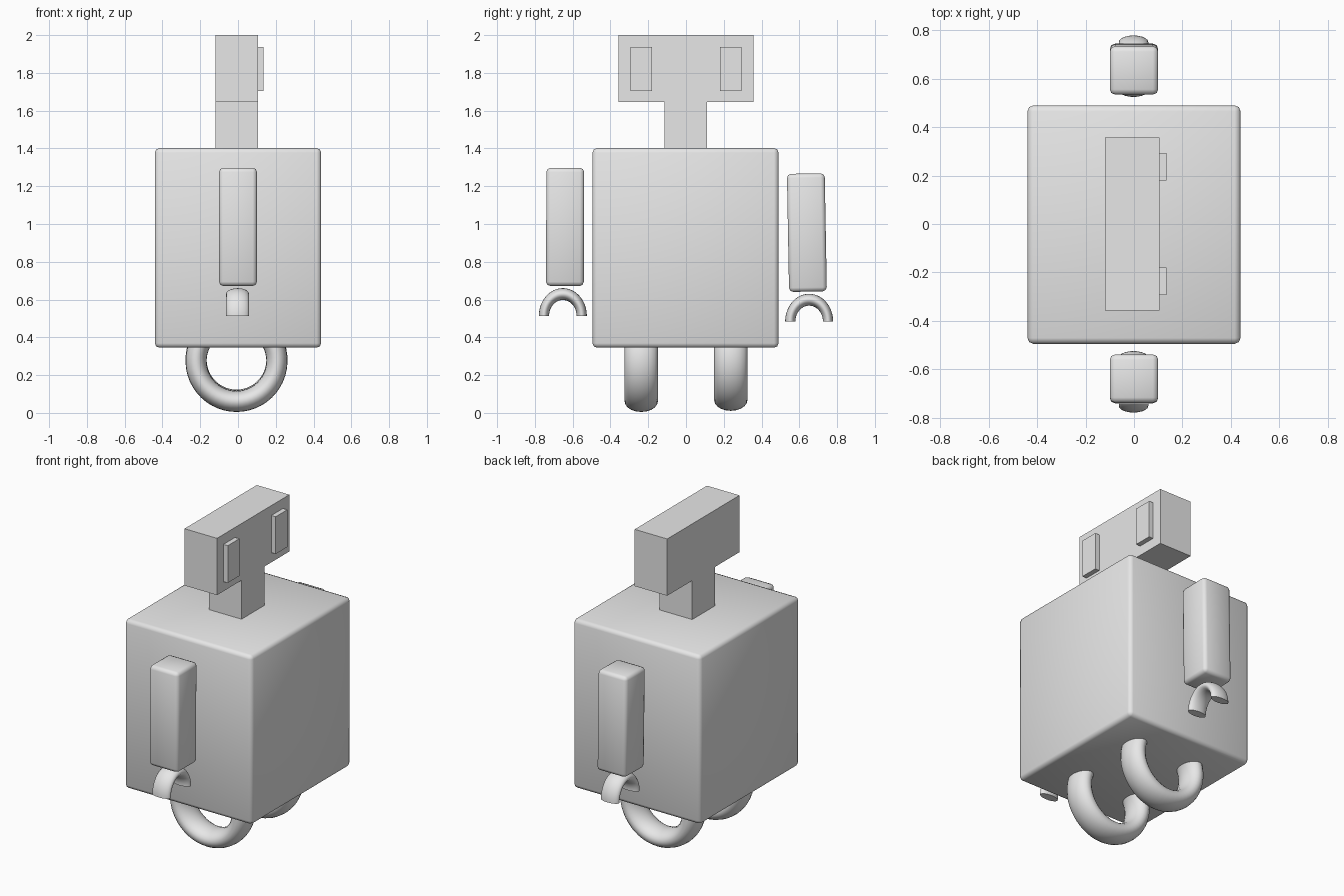
import bpy
import bmesh
from math import sin, cos, pi
from mathutils import Vector

if "Cube" in bpy.data.objects:
    bpy.data.objects.remove(bpy.data.objects["Cube"])

grey = bpy.data.materials.new("light_grey")
grey.use_nodes = True
GREY = (0.8, 0.8, 0.8, 1)
grey.diffuse_color = GREY
grey.node_tree.nodes["Principled BSDF"].inputs["Base Color"].default_value = GREY


def finish(bm, name, location=(0, 0, 0), smooth=False):
    bmesh.ops.recalc_face_normals(bm, faces=bm.faces)
    for face in bm.faces:
        face.smooth = smooth
    mesh = bpy.data.meshes.new(name)
    bm.to_mesh(mesh)
    bm.free()
    mesh.materials.append(grey)
    obj = bpy.data.objects.new(name, mesh)
    obj.location = location
    bpy.context.collection.objects.link(obj)
    return obj


def box(name, low, high, bevel=0):
    low, high = Vector(low), Vector(high)
    bm = bmesh.new()
    bmesh.ops.create_cube(bm, size=1)
    bmesh.ops.scale(bm, vec=high - low, verts=bm.verts)
    if bevel:
        bmesh.ops.bevel(bm, geom=bm.edges[:], offset=bevel, segments=2,
                        profile=0.5, affect='EDGES')
    return finish(bm, name, (low + high) / 2, smooth=bevel > 0)


def arch(name, location, radius, height, thick, width, start, end, along_x):
    """Open ring with an oval section, swept from start to end angle."""
    bm = bmesh.new()
    steps, sides = 32, 20
    rings = []
    for i in range(steps + 1):
        a = start + (end - start) * i / steps
        ring = []
        for j in range(sides):
            b = 2 * pi * j / sides
            r = radius + thick * cos(b)
            u, side = r * cos(a), width * sin(b)
            z = r * sin(a) * height
            ring.append(bm.verts.new((u, side, z) if along_x else (side, u, z)))
        rings.append(ring)
    for p, q in zip(rings, rings[1:]):
        for j in range(sides):
            k = (j + 1) % sides
            bm.faces.new((p[j], p[k], q[k], q[j]))
    caps = [bm.faces.new(rings[0]), bm.faces.new(rings[-1])]
    obj = finish(bm, name, location, smooth=True)
    for face in obj.data.polygons[-len(caps):]:
        face.use_smooth = False
    for edge in obj.data.edges:
        on_cap = [v < sides or v >= steps * sides for v in edge.vertices]
        edge.use_edge_sharp = all(on_cap)
    return obj


# Body
box("body", (-0.44, -0.495, 0.345), (0.44, 0.49, 1.402), bevel=0.024)

# Neck and head as one T-shaped profile
profile = [(-0.115, 1.4), (0.11, 1.4), (0.11, 1.645), (0.357, 1.645),
           (0.357, 2), (-0.357, 2), (-0.357, 1.645), (-0.115, 1.645)]
bm = bmesh.new()
face = bm.faces.new([bm.verts.new((-0.12, y, z)) for y, z in profile])
extruded = bmesh.ops.extrude_face_region(bm, geom=[face])["geom"]
bmesh.ops.translate(bm, vec=(0.225, 0, 0),
                    verts=[v for v in extruded if isinstance(v, bmesh.types.BMVert)])
finish(bm, "neck_and_head")

# Paired parts: eyes, arms, hands and ring feet
for side, s, drop, tilt in (("right", -1, 0, -0.004), ("left", 1, 0.03, 0.018)):
    y = s * 0.237
    box(side + "_eye", (0.1, y - 0.057, 1.705), (0.135, y + 0.057, 1.938))

    y = s * 0.64
    arm = box(side + "_arm", (-0.1, y - 0.1, 0.672 - drop),
              (0.1, y + 0.1, 1.297 - drop), bevel=0.022)
    arm.rotation_euler.x = tilt

    arch(side + "_hand", (-0.002, s * 0.652, 0.513 - drop), 0.1, 1.16,
         0.027, 0.061, 0, pi, along_x=False)

    arch(side + "_foot", (-0.008, s * 0.237, 0.275 + drop / 5), 0.214, 1,
         0.056, 0.088, pi * 0.85, pi * 2.15, along_x=True)
